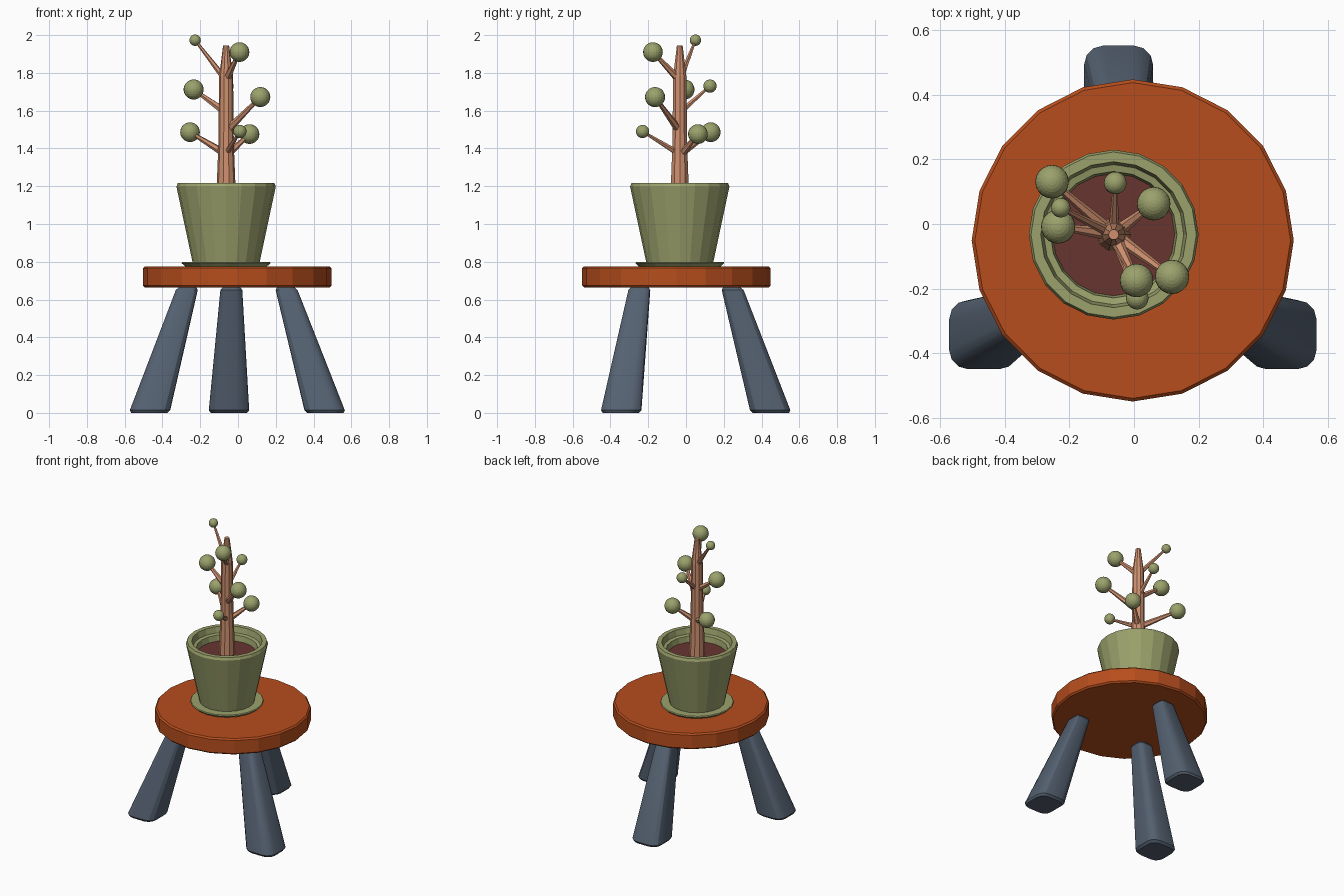
import bpy, bmesh
from math import cos, sin, tau, pi
from mathutils import Vector

if "Cube" in bpy.data.objects:
    bpy.data.objects.remove(bpy.data.objects["Cube"])


def material(name, r, g, b):
    m = bpy.data.materials.new(name)
    m.diffuse_color = (r, g, b, 1)
    m.use_nodes = True
    m.node_tree.nodes["Principled BSDF"].inputs["Base Color"].default_value = m.diffuse_color
    return m


ORANGE = material("orange wood", 0.47, 0.075, 0.012)
SLATE = material("slate", 0.09, 0.12, 0.165)
OLIVE = material("olive", 0.33, 0.36, 0.15)
BARK = material("bark", 0.62, 0.28, 0.16)
SOIL = material("soil", 0.14, 0.035, 0.03)


def finish(name, bm, mat, smooth=None):
    bmesh.ops.recalc_face_normals(bm, faces=bm.faces)
    me = bpy.data.meshes.new(name)
    bm.to_mesh(me)
    bm.free()
    ob = bpy.data.objects.new(name, me)
    bpy.context.collection.objects.link(ob)
    me.materials.append(mat)
    if smooth:
        bpy.ops.object.select_all(action='DESELECT')
        ob.select_set(True)
        bpy.context.view_layer.objects.active = ob
        bpy.ops.object.shade_smooth_by_angle(angle=smooth)
    return ob


def loft(name, rings, mat, smooth=None):
    """Skin a stack of equal-sized point rings and cap both ends."""
    bm = bmesh.new()
    rows = [[bm.verts.new(p) for p in ring] for ring in rings]
    n = len(rows[0])
    for a, b in zip(rows, rows[1:]):
        for i in range(n):
            j = (i + 1) % n
            bm.faces.new((a[i], a[j], b[j], b[i]))
    bm.faces.new(rows[0])
    bm.faces.new(rows[-1])
    return finish(name, bm, mat, smooth)


def lathe(name, x, y, profile, sides, mat):
    rings = [[(x + r * cos(tau * i / sides), y + r * sin(tau * i / sides), z)
              for i in range(sides)] for r, z in profile]
    return loft(name, rings, mat)


def rounded_square(x, y, z, half, steps=4):
    rad, pts = half * 0.55, []
    for q in range(4):
        mid = tau / 8 + q * tau / 4
        cx = (half - rad) * (1 if cos(mid) > 0 else -1)
        cy = (half - rad) * (1 if sin(mid) > 0 else -1)
        for k in range(steps):
            a = q * tau / 4 + k * tau / 4 / (steps - 1)
            pts.append((x + cx + rad * cos(a), y + cy + rad * sin(a), z))
    return pts


# Stool seat
lathe("seat", -0.004, -0.051, [(0.489, 0.664), (0.499, 0.674),
                               (0.499, 0.766), (0.489, 0.776)], 20, ORANGE)

# Splayed legs: foot centre, top centre
legs = {"front_left_leg": ((-0.47, -0.345), (-0.267, -0.245)),
        "front_right_leg": ((0.463, -0.345), (0.253, -0.245)),
        "back_leg": ((-0.048, 0.45), (-0.035, 0.243))}
for name, (foot, top) in legs.items():
    foot, top = Vector(foot), Vector(top)
    rings = []
    for z, inset in ((0, 0.012), (0.014, 0), (0.65, 0), (0.664, 0.01)):
        t = z / 0.664
        c = foot.lerp(top, t)
        rings.append(rounded_square(c.x, c.y, z, 0.108 + (0.057 - 0.108) * t - inset))
    loft(name, rings, SLATE, pi / 6)

# Saucer, pot with a stepped inner rim, and soil
PX, PY = -0.063, -0.033
lathe("saucer", PX, PY, [(0.215, 0.774), (0.236, 0.793), (0.232, 0.799)], 20, OLIVE)
lathe("pot", PX, PY, [(0.176, 0.79), (0.263, 1.198), (0.256, 1.216), (0.226, 1.216),
                      (0.217, 1.175), (0.196, 1.17), (0.186, 1.11)], 20, OLIVE)
lathe("soil", PX, PY, [(0.17, 1.09), (0.192, 1.13)], 20, SOIL)

# Trunk
lathe("trunk", PX, PY, [(0.053, 1.1), (0.049, 1.22), (0.041, 1.42),
                        (0.037, 1.78), (0.016, 1.945)], 10, BARK)

# Branches with leaf balls: ball x, y, z, ball radius, branch root height
twigs = [(-0.227, 0.05, 1.973, 0.03, 1.76), (0.008, -0.175, 1.91, 0.052, 1.76),
         (-0.235, -0.008, 1.712, 0.053, 1.59), (0.118, -0.164, 1.672, 0.053, 1.49),
         (-0.058, 0.127, 1.73, 0.035, 1.59), (-0.254, 0.131, 1.486, 0.052, 1.37),
         (0.061, 0.063, 1.476, 0.052, 1.36), (0.01, -0.23, 1.49, 0.035, 1.37)]
for n, (x, y, z, r, root) in enumerate(twigs, 1):
    a, b = Vector((PX, PY, root)), Vector((x, y, z))
    turn = (b - a).to_track_quat('Z', 'Y')
    thick = 0.022 if r > 0.04 else 0.017
    rings = [[p + turn @ Vector((w * cos(tau * i / 6), w * sin(tau * i / 6), 0))
              for i in range(6)] for p, w in ((a, thick), (b, thick * 0.4))]
    loft(f"branch_{n}", rings, BARK)
    bm = bmesh.new()
    bmesh.ops.create_uvsphere(bm, u_segments=20, v_segments=14, radius=r)
    bmesh.ops.translate(bm, verts=bm.verts, vec=b)
    finish(f"leaf_ball_{n}", bm, OLIVE)
